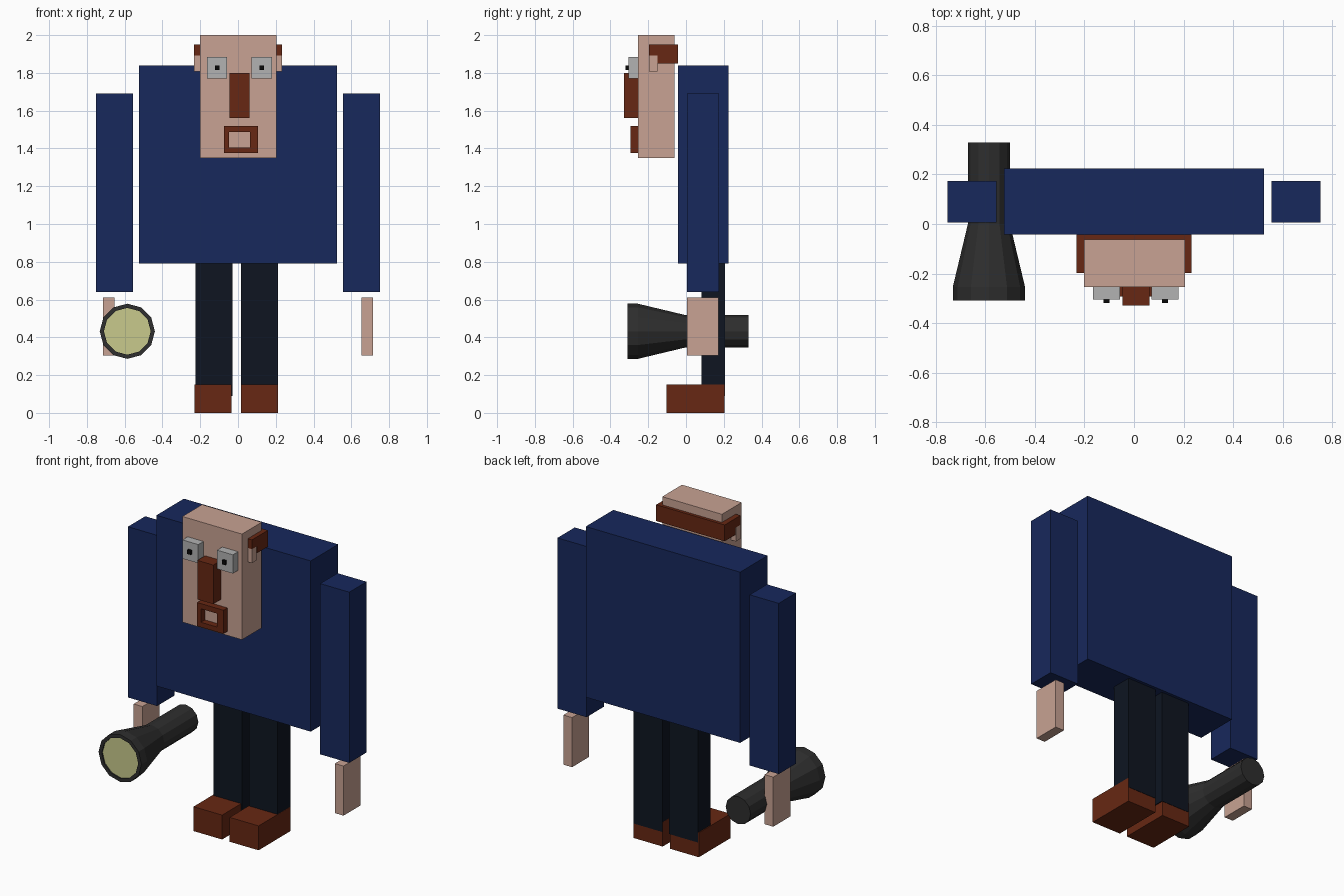
import bpy, bmesh, math

if "Cube" in bpy.data.objects:
    bpy.data.objects.remove(bpy.data.objects["Cube"])


def material(name, rgb):
    lin = [(c / 255 / 12.92) if c < 11 else ((c / 255 + 0.055) / 1.055) ** 2.4 for c in rgb]
    m = bpy.data.materials.new(name)
    m.diffuse_color = (*lin, 1)
    m.use_nodes = True
    m.node_tree.nodes["Principled BSDF"].inputs["Base Color"].default_value = m.diffuse_color
    return m


SKIN = material("skin", (200, 162, 147))
NAVY = material("navy_cloth", (23, 40, 92))
DARK = material("dark_cloth", (14, 21, 33))
BROWN = material("brown", (103, 39, 19))
GREY = material("eye_grey", (178, 178, 178))
BLACK = material("black", (8, 8, 8))
METAL = material("dark_metal", (46, 46, 46))
GLOW = material("lens_yellow", (200, 202, 140))


def finish(name, bm, mat):
    bmesh.ops.recalc_face_normals(bm, faces=bm.faces)
    mesh = bpy.data.meshes.new(name)
    bm.to_mesh(mesh)
    bm.free()
    mesh.materials.append(mat)
    obj = bpy.data.objects.new(name, mesh)
    bpy.context.collection.objects.link(obj)
    return obj


def box(name, x, y, z, mat):
    """Box from (min, max) ranges."""
    bm = bmesh.new()
    bmesh.ops.create_cube(bm, size=1)
    for v in bm.verts:
        v.co = [r[0] if c < 0 else r[1] for c, r in zip(v.co, (x, y, z))]
    return finish(name, bm, mat)


def flip(r, s):
    return tuple(sorted((r[0] * s, r[1] * s)))


def lathe_y(name, profile, cx, cz, sides, mat):
    """Closed turned shape around the y axis from (radius, y) points."""
    bm = bmesh.new()
    rings = []
    for r, y in profile:
        rings.append([bm.verts.new((cx + r * math.cos(2 * math.pi * i / sides), y,
                                    cz + r * math.sin(2 * math.pi * i / sides)))
                      for i in range(sides)])
    for a, b in zip(rings, rings[1:]):
        for i in range(sides):
            j = (i + 1) % sides
            bm.faces.new((a[i], a[j], b[j], b[i]))
    bm.faces.new(rings[0])
    bm.faces.new(rings[-1])
    return finish(name, bm, mat)


# Body
box("torso", (-0.525, 0.525), (-0.043, 0.224), (0.79, 1.84), NAVY)
for side, s in (("right", 1), ("left", -1)):
    box(f"{side}_arm", flip((0.555, 0.753), s), (0.006, 0.174), (0.64, 1.69), NAVY)
    box(f"{side}_hand", flip((0.655, 0.714), s), (0.006, 0.172), (0.305, 0.61), SKIN)

# Legs and shoes
for side, leg_x, shoe_x in (("left", (-0.225, -0.03), (-0.23, -0.035)),
                            ("right", (0.017, 0.212), (0.016, 0.213))):
    box(f"{side}_leg", leg_x, (0.081, 0.206), (0.09, 0.79), DARK)
    box(f"{side}_shoe", shoe_x, (-0.104, 0.204), (0.0, 0.15), BROWN)

# Head
box("head", (-0.201, 0.205), (-0.254, -0.062), (1.35, 2.0), SKIN)

# Hair band with notched sides, and ears tucked in the notches
box("hair_back", (-0.233, 0.233), (-0.062, -0.043), (1.85, 1.95), BROWN)
for side, x in (("right", (0.205, 0.233)), ("left", (-0.233, -0.201))):
    bm = bmesh.new()
    outline = [(-0.197, 1.95), (-0.062, 1.95), (-0.062, 1.85), (-0.15, 1.85),
               (-0.15, 1.893), (-0.197, 1.893)]
    face = bm.faces.new([bm.verts.new((x[0], y, z)) for y, z in outline])
    ext = bmesh.ops.extrude_face_region(bm, geom=[face], use_keep_orig=True)
    for v in (g for g in ext["geom"] if isinstance(g, bmesh.types.BMVert)):
        v.co.x = x[1]
    finish(f"{side}_hair_side", bm, BROWN)
    box(f"{side}_ear", x, (-0.197, -0.152), (1.807, 1.893), SKIN)

# Eyes
for side, cx in (("left", -0.111), ("right", 0.125)):
    box(f"{side}_eye", (cx - 0.054, cx + 0.054), (-0.305, -0.254), (1.77, 1.885), GREY)
    box(f"{side}_pupil", (cx - 0.012, cx + 0.012), (-0.319, -0.305), (1.815, 1.84), BLACK)

# Nose
box("nose", (-0.046, 0.062), (-0.329, -0.254), (1.56, 1.80), BROWN)

# Beard frame around the mouth
bm = bmesh.new()
rings = []
for y in (-0.293, -0.254):
    for x0, x1, z0, z1 in ((-0.074, 0.106, 1.375, 1.52), (-0.047, 0.063, 1.405, 1.488)):
        rings.append([bm.verts.new((x, y, z))
                      for x, z in ((x0, z0), (x1, z0), (x1, z1), (x0, z1))])
fo, fi, bo, bi = rings
for a, b in ((fo, fi), (fi, bi), (bi, bo), (bo, fo)):
    for i in range(4):
        j = (i + 1) % 4
        bm.faces.new((a[i], a[j], b[j], b[i]))
finish("beard", bm, BROWN)

# Torch with recessed lens
lathe_y("torch_body", [(0.085, 0.33), (0.085, 0.0), (0.146, -0.255), (0.146, -0.31),
                       (0.124, -0.31), (0.124, -0.297)], -0.586, 0.432, 12, METAL)
lathe_y("torch_lens", [(0.124, -0.296), (0.124, -0.302)], -0.586, 0.432, 12, GLOW)
